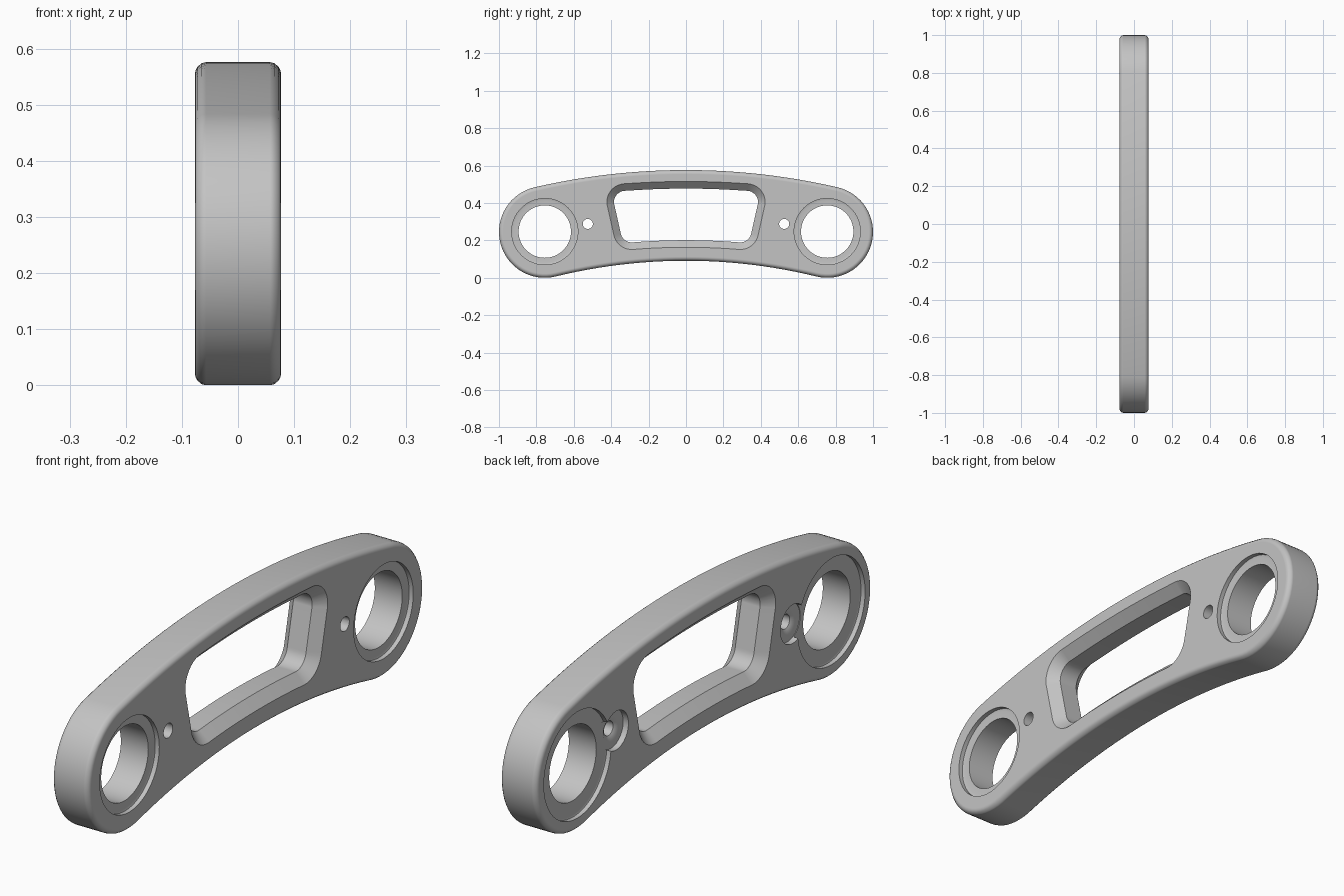
import bpy, bmesh
from math import cos, sin, atan2, pi, radians

cube = bpy.data.objects.get("Cube")
if cube:
    bpy.data.objects.remove(cube, do_unlink=True)

# Main dimensions
END_Y, END_Z, END_R = 0.755, 0.245, 0.245
TOP_Z, ARCH_Z = 0.576, 0.091

metal = bpy.data.materials.new("Plain grey metal")
metal.use_nodes = True
GREY = (0.55, 0.55, 0.55, 1)
metal.diffuse_color = GREY
metal.node_tree.nodes["Principled BSDF"].inputs["Base Color"].default_value = GREY


def arc(y, z, r, start, end, steps):
    angles = [start + (end - start) * i / steps for i in range(steps + 1)]
    return [(y + r * cos(a), z + r * sin(a)) for a in angles]


def mirrored(half):
    """Close a half outline that runs from bottom centre to top centre."""
    return half + [(-y, z) for y, z in reversed(half[1:-1])]


def loft(name, sections):
    """Join outlines in the yz plane, given as (x, outline), into a solid."""
    bm = bmesh.new()
    rings = [[bm.verts.new((x, y, z)) for y, z in loop] for x, loop in sections]
    n = len(rings[0])
    for a, b in zip(rings, rings[1:]):
        for i in range(n):
            j = (i + 1) % n
            bm.faces.new((a[i], a[j], b[j], b[i]))
    bm.faces.new(rings[0])
    bm.faces.new(rings[-1])
    bmesh.ops.recalc_face_normals(bm, faces=bm.faces)
    mesh = bpy.data.meshes.new(name)
    bm.to_mesh(mesh)
    bm.free()
    mesh.materials.append(metal)
    obj = bpy.data.objects.new(name, mesh)
    bpy.context.collection.objects.link(obj)
    return obj


def body_outline(inset):
    """Round ends joined by tangent arcs above and below."""
    k, h = TOP_Z - END_Z, END_Z - ARCH_Z
    rest = END_Y ** 2 - END_R ** 2
    top_r = (k * k + rest) / (2 * (k - END_R))
    low_r = (h * h + rest) / (2 * (END_R - h))
    top_c, low_c = TOP_Z - top_r, ARCH_Z - low_r
    top_a = atan2(END_Z - top_c, END_Y)
    low_a = atan2(END_Z - low_c, END_Y)
    return mirrored(
        arc(0, low_c, low_r + inset, pi / 2, low_a, 12)
        + arc(END_Y, END_Z, END_R - inset, low_a - pi, top_a, 32)[1:]
        + arc(0, top_c, top_r - inset, top_a, pi / 2, 12)[1:])


def window_outline(grow):
    """Tapered opening with round corners and arched top and bottom."""
    r = 0.06 + grow
    side = radians(-9)
    steps = (0, 0.2, 0.4, 0.6, 0.8)
    low = [(t * 0.29, 0.201 - grow - 0.012 * t * t) for t in steps]
    top = [(t * 0.32, 0.477 + grow - 0.012 * t * t) for t in reversed(steps)]
    return mirrored(
        low + arc(0.29, 0.249, r, radians(-95), side, 10)
        + arc(0.325, 0.405, r, side, radians(86), 10) + top)


def turned(name, y, z, profile, steps):
    return loft(name, [(x, arc(y, z, r, 0, 2 * pi, steps)[:-1]) for x, r in profile])


# Plate with rounded rims
rim = [(0.077, 0.022), (0.0755, 0.014), (0.072, 0.008), (0.065, 0.002), (0.057, 0)]
profile = [(-x, d) for x, d in rim] + rim[::-1]
body = loft("link_plate", [(x, body_outline(d)) for x, d in profile])

# Central opening, chamfered on both faces
cutters = [loft("window_cutter", [(x, window_outline(g)) for x, g in
           ((-0.1, 0.061), (-0.039, 0), (0.039, 0), (0.1, 0.061))])]

# Stepped end bores and pin holes, mirrored front to back
bore = [(-0.1, 0.2), (-0.06, 0.2), (-0.057, 0.192), (-0.057, 0.14),
        (0.057, 0.14), (0.057, 0.167), (0.06, 0.177), (0.1, 0.177)]
pin = [(-0.1, 0.073), (-0.055, 0.073), (-0.055, 0.045), (-0.045, 0.027), (0.1, 0.027)]
for s in (-1, 1):
    cutters.append(turned("bore_cutter", s * END_Y, END_Z + 0.002, bore, 64))
    cutters.append(turned("pin_cutter", s * 0.525, 0.288, pin, 28))

bpy.ops.object.select_all(action="DESELECT")
bpy.context.view_layer.objects.active = body
body.select_set(True)
for cutter in cutters:
    cutter.hide_render = True
    mod = body.modifiers.new("cut", "BOOLEAN")
    mod.operation = "DIFFERENCE"
    mod.solver = "EXACT"
    mod.object = cutter
    bpy.ops.object.modifier_apply(modifier=mod.name)
    bpy.data.objects.remove(cutter, do_unlink=True)

# Smooth curved walls, crisp machined edges
bpy.ops.object.shade_smooth_by_angle(angle=radians(32))
normals = body.modifiers.new("flat_faces", "WEIGHTED_NORMAL")
normals.keep_sharp = True
